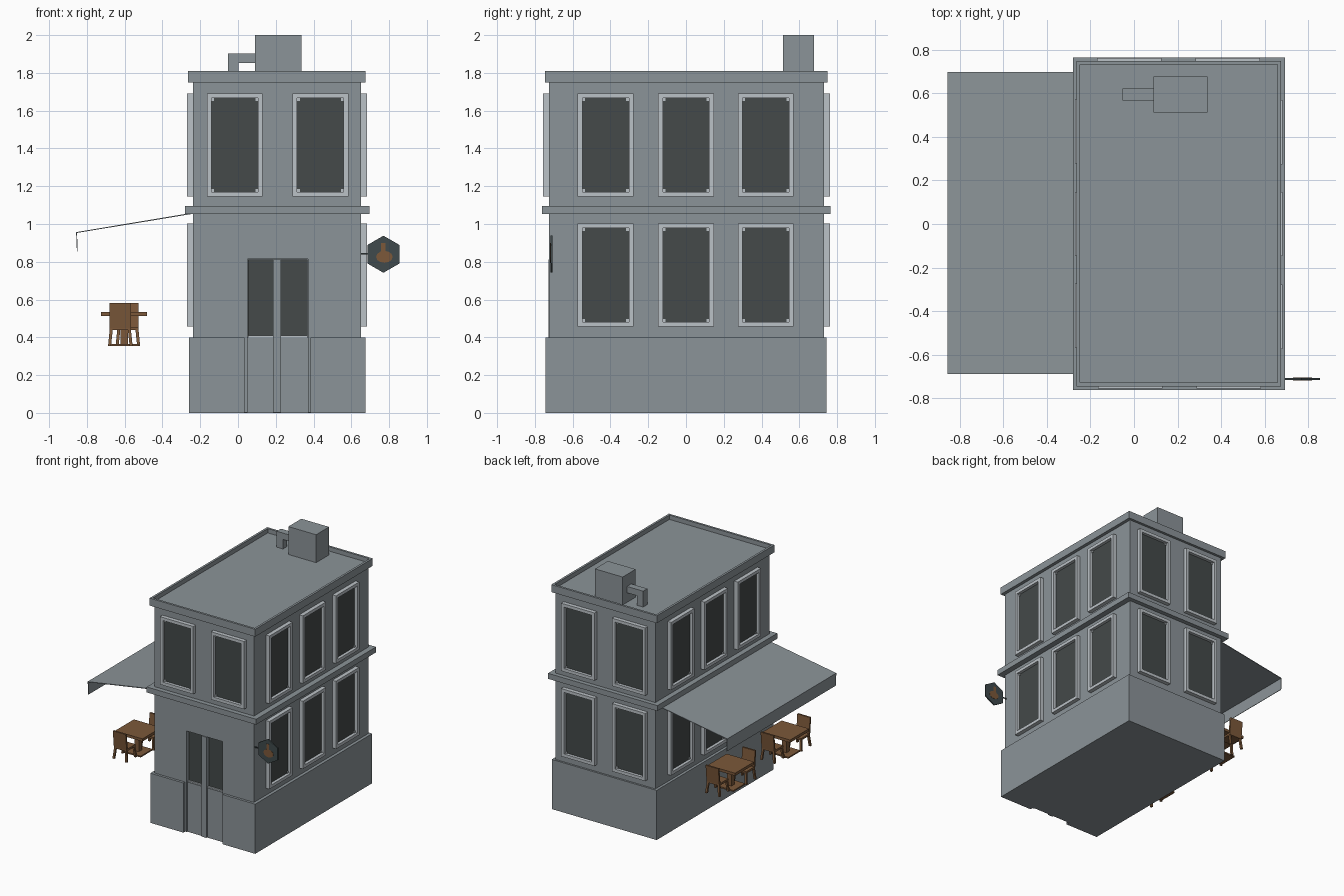
import bpy, bmesh, math
from mathutils import Matrix, Vector

if "Cube" in bpy.data.objects:
    bpy.data.objects.remove(bpy.data.objects["Cube"])


def material(name, rgb):
    m = bpy.data.materials.new(name)
    m.diffuse_color = (*rgb, 1)
    m.use_nodes = True
    m.node_tree.nodes["Principled BSDF"].inputs["Base Color"].default_value = m.diffuse_color
    return m


GREY = material("wall grey", (0.26, 0.295, 0.315))
PALE = material("frame pale grey", (0.50, 0.54, 0.57))
DARK = material("dark glass", (0.058, 0.068, 0.067))
WOOD = material("brown wood", (0.20, 0.098, 0.042))
SLATE = material("sign slate", (0.05, 0.068, 0.072))


def add_box(bm, x0, x1, y0, y1, z0, z1):
    m = Matrix.Translation(((x0 + x1) / 2, (y0 + y1) / 2, (z0 + z1) / 2))
    m = m @ Matrix.Diagonal((x1 - x0, y1 - y0, z1 - z0, 1))
    return bmesh.ops.create_cube(bm, size=1, matrix=m)["verts"]


def make_mesh(name, bm, mat):
    me = bpy.data.meshes.new(name)
    bm.to_mesh(me)
    bm.free()
    me.materials.append(mat)
    return me


def place(name, me, matrix=Matrix()):
    ob = bpy.data.objects.new(name, me)
    ob.matrix_world = matrix
    bpy.context.collection.objects.link(ob)
    return ob


def box_mesh(name, boxes, mat):
    bm = bmesh.new()
    for b in boxes:
        add_box(bm, *b)
    return make_mesh(name, bm, mat)


def boxes(name, mat, *bs):
    return place(name, box_mesh(name, bs, mat))


def cut(ob, *b):
    c = boxes(ob.name + "_cutter", GREY, b)
    c.hide_render = True
    c.hide_viewport = True
    c.display_type = 'WIRE'
    mod = ob.modifiers.new("door opening", 'BOOLEAN')
    mod.operation = 'DIFFERENCE'
    mod.solver = 'EXACT'
    mod.object = c


# Building shell with a door recess
walls = boxes("walls", GREY, (-0.238, 0.65, -0.725, 0.73, 0.002, 1.76))
cut(walls, 0.05, 0.37, -0.9, -0.69, -0.1, 0.815)
base = boxes("base", GREY, (-0.26, 0.675, -0.745, 0.745, 0, 0.40))
cut(base, 0.035, 0.385, -0.9, -0.715, -0.1, 0.5)
boxes("middle_band", GREY, (-0.28, 0.695, -0.762, 0.765, 1.052, 1.096))

# Cornice with sunken roof
bm = bmesh.new()
add_box(bm, -0.265, 0.676, -0.747, 0.75, 1.75, 1.81)
bm.faces.ensure_lookup_table()
top = max(bm.faces, key=lambda f: f.calc_center_median().z)
bmesh.ops.inset_region(bm, faces=[top], thickness=0.025)
inner = bmesh.ops.extrude_face_region(bm, geom=[top])
bmesh.ops.translate(bm, vec=(0, 0, -0.035),
                    verts=[v for v in inner["geom"] if isinstance(v, bmesh.types.BMVert)])
bmesh.ops.delete(bm, geom=[top], context='FACES_ONLY')
bmesh.ops.recalc_face_normals(bm, faces=bm.faces)
place("cornice_and_roof", make_mesh("cornice_and_roof", bm, GREY))

# Roof unit and its duct
boxes("roof_unit", GREY, (0.09, 0.337, 0.513, 0.678, 1.77, 2.0))
boxes("roof_duct", GREY, (-0.053, 0.092, 0.568, 0.622, 1.852, 1.903),
      (-0.053, 0.003, 0.568, 0.622, 1.77, 1.852))

# Door
boxes("door_glass", DARK, (0.052, 0.186, -0.698, -0.688, 0.002, 0.813),
      (0.228, 0.368, -0.698, -0.688, 0.002, 0.813))
boxes("door_post", GREY, (0.186, 0.228, -0.728, -0.688, 0.002, 0.813))
boxes("door_rails", PALE, (0.052, 0.186, -0.71, -0.69, 0.357, 0.41),
      (0.228, 0.368, -0.71, -0.69, 0.357, 0.41))

# Windows: local -y points outward, origin at the window centre on the wall
W, H, B = 0.148, 0.273, 0.025
frame_me = box_mesh("window_frame", [
    (-W, -W + B, -0.032, 0.01, -H, H), (W - B, W, -0.032, 0.01, -H, H),
    (-W + B, W - B, -0.032, 0.01, -H, -H + B), (-W + B, W - B, -0.032, 0.01, H - B, H)], PALE)
glass_me = box_mesh("window_glass", [(-W + B, W - B, -0.008, 0.001, -H + B, H - B)], DARK)
pin_me = box_mesh("window_pins", [
    (x - 0.008, x + 0.008, -0.014, -0.004, z - 0.008, z + 0.008)
    for x in (-W + B + 0.006, W - B - 0.006) for z in (-H + B + 0.006, H - B - 0.006)], PALE)

UP, LOW = 1.418, 0.73
SIDE, END = (-0.426, 0.0, 0.422), (-0.224, 0.229)
sides = [("front", 0, (0.207, -0.725), END, (UP,)),
         ("right", 90, (0.65, 0), SIDE, (UP, LOW)),
         ("back", 180, (0.207, 0.73), END, (UP, LOW)),
         ("left", 270, (-0.238, 0), SIDE, (UP, LOW))]
for side, angle, (ox, oy), offsets, heights in sides:
    rot = Matrix.Rotation(math.radians(angle), 4, 'Z')
    for z in heights:
        for u in offsets:
            m = Matrix.Translation((ox, oy, z)) @ rot @ Matrix.Translation((u, 0, 0))
            place(side + "_window_frame", frame_me, m)
            place(side + "_window_glass", glass_me, m)
            place(side + "_window_pins", pin_me, m)

# Awning: thin sloping sheet with a hanging front flap
bm = bmesh.new()
profile = [(-0.238, 1.06), (-0.857, 0.957), (-0.853, 0.855),
           (-0.849, 0.855), (-0.852, 0.953), (-0.238, 1.054)]
face = bm.faces.new([bm.verts.new((x, -0.69, z)) for x, z in profile])
ext = bmesh.ops.extrude_face_region(bm, geom=[face])
bmesh.ops.translate(bm, vec=(0, 1.388, 0),
                    verts=[v for v in ext["geom"] if isinstance(v, bmesh.types.BMVert)])
bmesh.ops.recalc_face_normals(bm, faces=bm.faces)
place("awning", make_mesh("awning", bm, GREY))


# Hanging sign: hexagon plate with plain painted patches
def disc(name, mat, sides_n, r, depth, centre, scale=(1, 1, 1)):
    bm = bmesh.new()
    bmesh.ops.create_cone(bm, cap_ends=True, segments=sides_n, radius1=r, radius2=r, depth=depth)
    m = Matrix.Translation(centre) @ Matrix.Rotation(math.pi / 2, 4, 'X') @ Matrix.Diagonal((*scale, 1))
    bm.transform(m)
    place(name, make_mesh(name, bm, mat))


disc("sign_plate", SLATE, 6, 0.098, 0.01, (0.77, -0.713, 0.84))
disc("sign_patch", WOOD, 12, 0.044, 0.014, (0.775, -0.713, 0.826), (1, 0.72, 1))
boxes("sign_patch_upper", WOOD, (0.757, 0.78, -0.72, -0.706, 0.85, 0.9))
boxes("sign_bracket", SLATE, (0.645, 0.69, -0.716, -0.71, 0.838, 0.846))

# Tables with two facing chairs each
table_me = box_mesh("table", [(-0.122, 0.122, -0.12, 0.12, 0.513, 0.535),
                              (-0.02, 0.02, -0.02, 0.02, 0.365, 0.515),
                              (-0.075, 0.075, -0.075, 0.075, 0.355, 0.366)], WOOD)
bm = bmesh.new()
add_box(bm, -0.057, 0.057, -0.2, -0.085, 0.44, 0.456)
back = add_box(bm, -0.057, 0.057, -0.2, -0.186, 0.45, 0.582)
for v in back:
    if v.co.z > 0.5:
        v.co.y -= 0.012
for sx in (-1, 1):
    for y in (-0.19, -0.095):
        leg = add_box(bm, sx * 0.048 - 0.008, sx * 0.048 + 0.008, y - 0.008, y + 0.008, 0.355, 0.442)
        for v in leg:
            if v.co.z < 0.4:
                v.co.x += sx * 0.009
                v.co.y += 0.009 if y > -0.14 else -0.009
chair_me = make_mesh("chair", bm, WOOD)
for y in (-0.41, 0.29):
    at = Matrix.Translation((-0.603, y, 0))
    place("table", table_me, at)
    for turn in (0, math.pi):
        place("chair", chair_me, at @ Matrix.Rotation(turn, 4, 'Z') @ Matrix.Translation((-0.02, 0, 0)))
